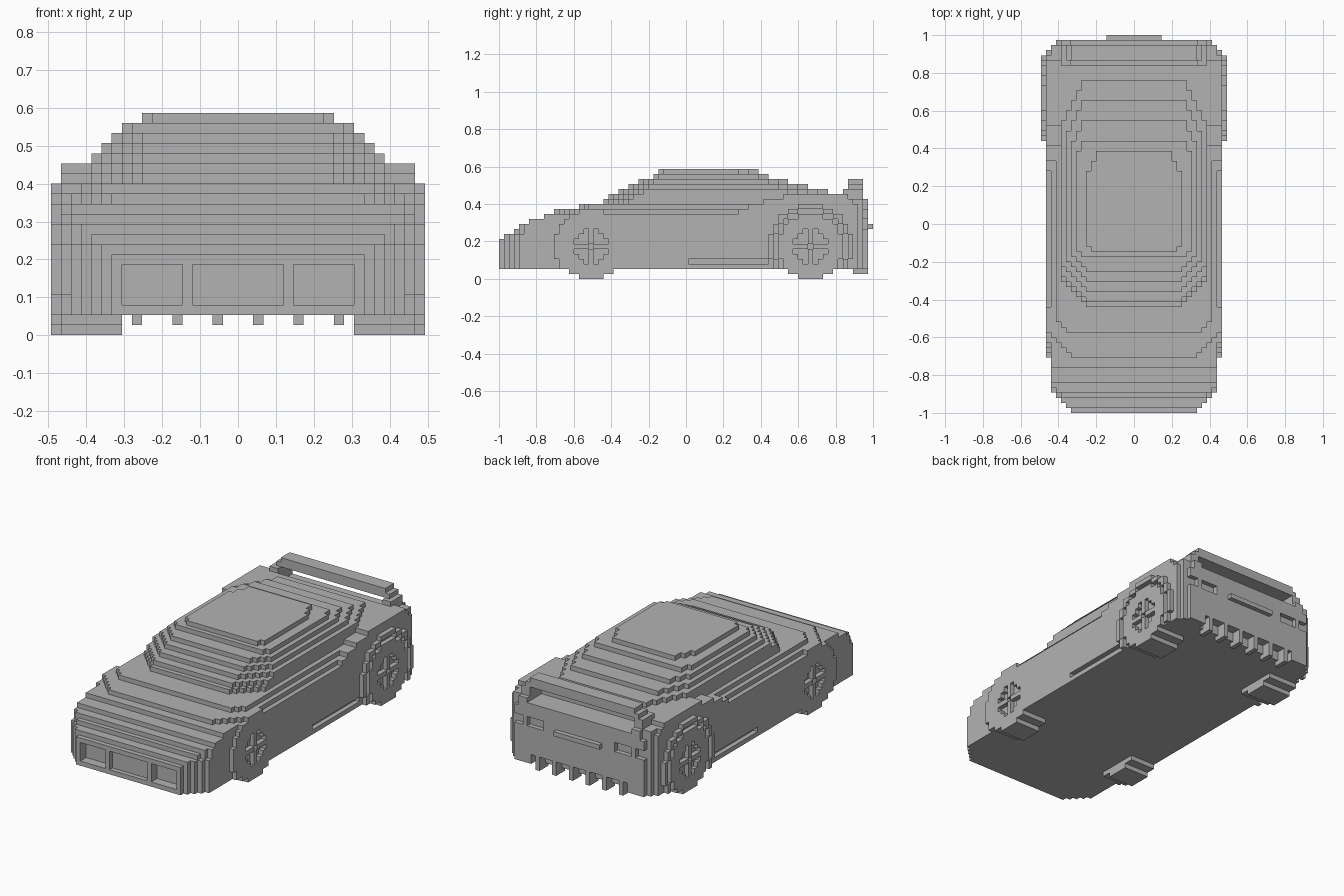
import bpy, bmesh
from mathutils import Vector

cube = bpy.data.objects.get("Cube")
if cube:
    bpy.data.objects.remove(cube)

LENGTH = 75                 # car length in cells
CELL = 2 / LENGTH
FRONT_AXLE, REAR_AXLE, HUB = 18, 62, 6

grey = bpy.data.materials.new("plain_grey")
grey.diffuse_color = (0.45, 0.45, 0.45, 1)
grey.use_nodes = True
grey.node_tree.nodes["Principled BSDF"].inputs["Base Color"].default_value = (0.45, 0.45, 0.45, 1)

# The six sides of a cell: normal and the two directions across it
SIDES = []
for axis in range(3):
    for sign in (1, -1):
        n, u, v = Vector(), Vector(), Vector()
        n[axis], u[(axis + 1) % 3], v[(axis + 2) % 3] = sign, 1, sign
        SIDES.append((n, u, v))


def build(name, cells):
    """Skin a set of (x, y, z) cells and merge the flat areas."""
    bm = bmesh.new()
    corners = {}

    def vert(p):
        key = tuple(round(2 * c) for c in p)
        if key not in corners:
            corners[key] = bm.verts.new((p.x * CELL, (p.y + 0.5) * CELL - 1, (p.z + 0.5) * CELL))
        return corners[key]

    for cell in cells:
        c = Vector(cell)
        for n, u, v in SIDES:
            if tuple(int(a) for a in c + n) in cells:
                continue
            mid = c + n / 2
            bm.faces.new([vert(mid + (a * u + b * v) / 2)
                          for a, b in ((-1, -1), (1, -1), (1, 1), (-1, 1))])
    bmesh.ops.dissolve_limit(bm, angle_limit=0.01, verts=bm.verts, edges=bm.edges)
    mesh = bpy.data.meshes.new(name)
    bm.to_mesh(mesh)
    bm.free()
    mesh.materials.append(grey)
    obj = bpy.data.objects.new(name, mesh)
    bpy.context.collection.objects.link(obj)


def box(x0, x1, y0, y1, z0, z1):
    return {(x, y, z) for x in range(x0, x1 + 1)
            for y in range(y0, y1 + 1) for z in range(z0, z1 + 1)}


def both(x0, x1, *rest):
    return box(x0, x1, *rest) | box(-x1, -x0, *rest)


def slab(z, y0, y1, half, front_cut=0, rear_cut=0, slope=1):
    """One layer with stepped corners at both ends."""
    cells = set()
    for y in range(y0, y1 + 1):
        w = half - max(0, front_cut - (y - y0), rear_cut - (y1 - y) // slope)
        cells |= box(-w, w, y, y, z, z)
    return cells


def disc(x0, x1, axle, radius_sq, low=0, high=22):
    return {c for c in both(x0, x1, axle - 11, axle + 11, low, high)
            if (c[1] - axle) ** 2 + (c[2] - HUB) ** 2 <= radius_sq and c[1] < 73}


# Wheels, with four pockets and a hollow hub in each rim
wheels = {}
for end, axle, outer in (("front", FRONT_AXLE, 17), ("rear", REAR_AXLE, 18)):
    pair = disc(12, outer, axle, 42)
    for c in disc(outer, outer, axle, 10):
        dy, dz = c[1] - axle, c[2] - HUB
        if (dy and dz) or dy == dz:
            pair.discard(c)
    wheels["left_" + end + "_wheel"] = {c for c in pair if c[0] > 0}
    wheels["right_" + end + "_wheel"] = {c for c in pair if c[0] < 0}

# Lower body: layers that step back over the nose
body = set()
for z in range(2, 8):
    body |= slab(z, 0, 73, 16, 4, 1)
for z, y0, half, cut in ((8, 1, 16, 3), (9, 3, 16, 2), (10, 4, 16, 1), (11, 6, 16, 0),
                         (12, 9, 16, 0), (13, 11, 16, 4), (14, 16, 15, 2)):
    body |= slab(z, y0, 73, half, cut, 1)

# Doors, front fenders and rear shoulders
body |= both(17, 17, FRONT_AXLE, 71, 2, 12)
body |= disc(17, 17, FRONT_AXLE, 56, 2)
for z, y0, y1 in ((13, 48, 71), (14, 50, 71), (15, 53, 70), (16, 57, 69)):
    body |= both(14, 17, y0, y1, z, z)
body |= both(15, 16, 66, 72, 13, 15)

# Flared rear arches with a gap around the tyre
body |= disc(18, 18, REAR_AXLE, 72, 2) - disc(18, 18, REAR_AXLE, 56, 2)

# Rear deck, hollow below the wing
body |= slab(15, 21, 73, 14, 5) | slab(16, 22, 72, 14, 5)
body -= box(-12, 12, 69, 73, 15, 16)

# Grille openings, side grooves, tail lights and diffuser cut
body -= box(-4, 4, 0, 0, 3, 6)
body -= both(6, 11, 0, 0, 3, 6)
body -= both(6, 11, 1, 1, 3, 6)
body |= both(6, 11, 2, 2, 3, 6)
body -= both(17, 17, 38, 53, 3, 3)
body -= both(9, 12, 73, 73, 10, 11)
body -= both(14, 15, 73, 73, 10, 11)
body -= box(-11, 11, 72, 73, 2, 3)

# Wheel wells
for axle, outer in ((FRONT_AXLE, 17), (REAR_AXLE, 18)):
    body -= disc(12, outer, axle, 42)
build("body", body)
for name, cells in wheels.items():
    build(name, cells)

# Cabin: windscreen, roof and rear window in steps
cabin = set()
for z, y0, y1, half, front, rear in ((17, 24, 65, 14, 5, 4), (18, 26, 61, 13, 4, 3),
                                     (19, 28, 57, 12, 3, 2), (20, 31, 53, 11, 1, 1),
                                     (21, 32, 51, 9, 1, 2)):
    cabin |= slab(z, y0, y1, half, front, rear, 2)
build("cabin", cabin)

# Rear wing on two posts
build("rear_wing", box(-12, 12, 70, 72, 18, 19) | both(13, 13, 70, 72, 18, 18))
build("wing_posts", both(13, 14, 69, 72, 17, 17))

# Rear bumper bar and diffuser fins
build("bumper_bar", box(-5, 5, 74, 74, 10, 10))
fins = set()
for x in (2, 6, 10):
    fins |= both(x, x, 71, 73, 1, 1) | both(x, x, 72, 73, 2, 3)
build("diffuser_fins", fins)
